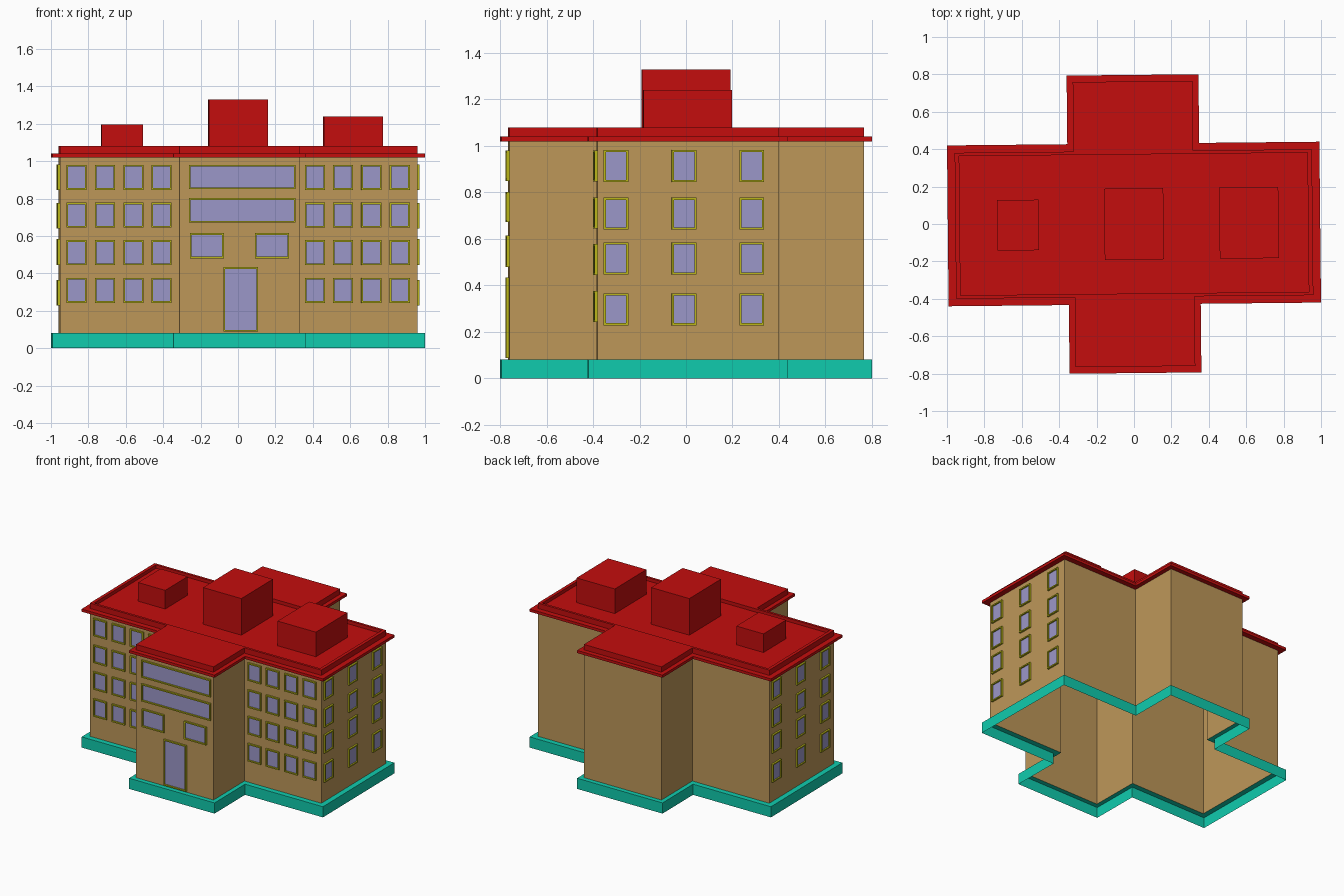
import bpy, bmesh
from mathutils import Matrix, Vector
from math import pi

if "Cube" in bpy.data.objects:
    bpy.data.objects.remove(bpy.data.objects["Cube"])

TWIST = 0.01  # the whole building is turned very slightly


def material(name, rgb):
    m = bpy.data.materials.new(name)
    m.diffuse_color = (*rgb, 1)
    m.use_nodes = True
    m.node_tree.nodes["Principled BSDF"].inputs["Base Color"].default_value = m.diffuse_color
    return m


RED = material("roof_red", (0.55, 0.004, 0.004))
TAN = material("wall_tan", (0.51, 0.31, 0.10))
TEAL = material("base_teal", (0.005, 0.60, 0.42))
GLASS = material("glass_lilac", (0.33, 0.31, 0.58))
YELLOW = material("frame_yellow", (0.50, 0.48, 0.01))


def bridge(bm, loops, cap):
    """Join successive point loops with quads, optionally closing the last."""
    rings = [[bm.verts.new(p) for p in loop] for loop in loops]
    n = len(rings[0])
    for a, b in zip(rings, rings[1:]):
        for i in range(n):
            j = (i + 1) % n
            bm.faces.new((a[i], a[j], b[j], b[i]))
    if cap:
        bm.faces.new(rings[-1])


def finish(name, bm, mat):
    bmesh.ops.remove_doubles(bm, verts=bm.verts, dist=1e-5)
    me = bpy.data.meshes.new(name)
    bm.to_mesh(me)
    bm.free()
    me.materials.append(mat)
    ob = bpy.data.objects.new(name, me)
    ob.rotation_euler.z = TWIST
    bpy.context.collection.objects.link(ob)


def loft(name, loops, mat, cap=False):
    bm = bmesh.new()
    bridge(bm, loops, cap)
    finish(name, bm, mat)


def cross(dims, z):
    hx, hy, cx, cy = dims
    half = [(hx, -hy), (hx, hy), (cx, hy), (cx, cy), (-cx, cy), (-cx, hy)]
    return [(x, y, z) for x, y in half + [(-x, -y) for x, y in half]]


def rect(cx, hx, hy, z):
    return [(cx - hx, -hy, z), (cx + hx, -hy, z), (cx + hx, hy, z), (cx - hx, hy, z)]


OUTER = (0.9955, 0.43, 0.3525, 0.797)
WALL = (0.955, 0.39, 0.32, 0.762)
RECESS = (0.931, 0.372, 0.285, 0.372)

# Plinth, walls, and roof with a recessed main deck
loft("base_plinth", [cross(OUTER, 0), cross(OUTER, 0.08), cross(WALL, 0.08)], TEAL)
loft("walls", [cross(WALL, 0.08), cross(WALL, 1.02)], TAN)
loft("roof", [cross(WALL, 1.02), cross(OUTER, 1.02), cross(OUTER, 1.04),
              cross(WALL, 1.04), cross(WALL, 1.08),
              cross(RECESS, 1.08), cross(RECESS, 1.055)], RED, cap=True)

# Rooftop blocks
for name, cx, hx, hy, top in (("left", -0.62, 0.112, 0.135, 1.195),
                              ("centre", 0, 0.158, 0.19, 1.33),
                              ("right", 0.615, 0.158, 0.19, 1.24)):
    loft(name + "_roof_block", [rect(cx, hx, hy, 1.055), rect(cx, hx, hy, top)], RED, cap=True)


def openings(name, items):
    """Raised frames and recessed panes; each item is x0, x1, z0, z1, wall distance, turn."""
    frames, panes = bmesh.new(), bmesh.new()
    for x0, x1, z0, z1, dist, turn in items:
        rot = Matrix.Rotation(turn, 3, 'Z')

        def ring(inset, out):
            a, b, c, d = x0 + inset, x1 - inset, z0 + inset, z1 - inset
            return [rot @ Vector((x, -dist - out, z))
                    for x, z in ((a, c), (b, c), (b, d), (a, d))]
        bridge(frames, [ring(0, 0), ring(0, 0.013), ring(0.009, 0.013), ring(0.009, 0.003)], False)
        bridge(panes, [ring(0.009, 0.003)], True)
    finish(name + "_frames", frames, YELLOW)
    finish(name + "_glass", panes, GLASS)


# Front wing windows, four by four on each side
ROWS = [(0.242, 0.375), (0.445, 0.578), (0.645, 0.778), (0.847, 0.98)]
wing = [(s * c - 0.054 - 0.003, s * c + 0.054 - 0.003, z0, z1, WALL[1], 0)
        for s in (-1, 1) for c in (0.41, 0.56, 0.712, 0.864) for z0, z1 in ROWS]
openings("wing_windows", wing)

# End wall windows, same layout turned half round
SIDE_ROWS = [(0.228, 0.365), (0.446, 0.584), (0.64, 0.777), (0.845, 0.983)]
ends = [(c - 0.053, c + 0.053, z0, z1, WALL[0], turn)
        for turn in (pi / 2, -pi / 2) for c in (-0.311, -0.018, 0.274) for z0, z1 in SIDE_ROWS]
openings("end_windows", ends)

# Entrance block: two long strips, two small windows and the door
front = WALL[3]
openings("entrance_windows", [(-0.27, 0.30, 0.85, 0.98, front, 0),
                              (-0.27, 0.30, 0.672, 0.802, front, 0),
                              (-0.265, -0.083, 0.48, 0.615, front, 0),
                              (0.083, 0.265, 0.48, 0.615, front, 0)])
openings("door", [(-0.085, 0.10, 0.088, 0.433, front, 0)])
